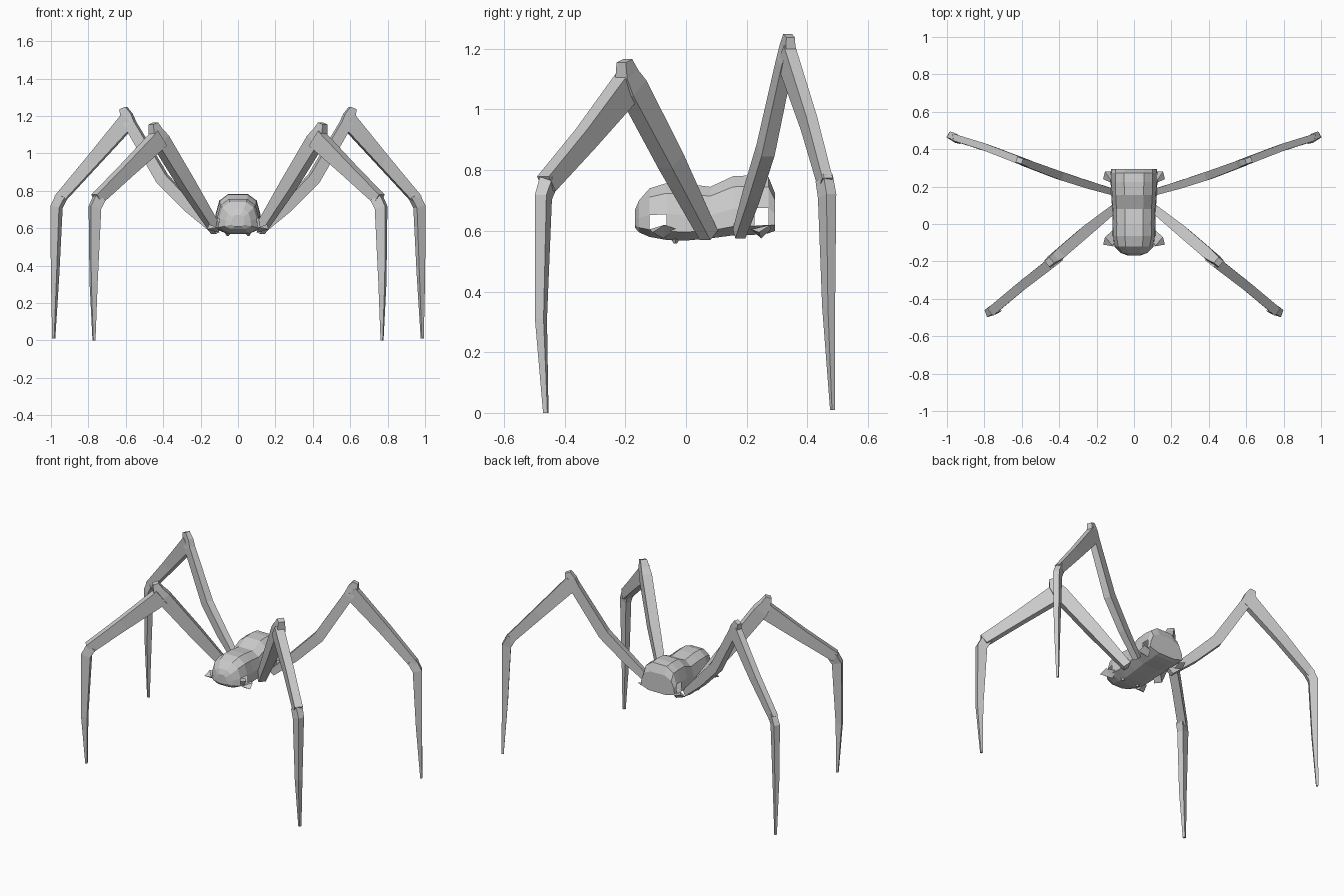
import bpy, bmesh, math
from mathutils import Vector

cube = bpy.data.objects.get("Cube")
if cube:
    bpy.data.objects.remove(cube, do_unlink=True)

grey = bpy.data.materials.new("plain grey")
grey.use_nodes = True
grey.diffuse_color = (0.6, 0.6, 0.6, 1)
bsdf = grey.node_tree.nodes["Principled BSDF"]
bsdf.inputs["Base Color"].default_value = (0.6, 0.6, 0.6, 1)
bsdf.inputs["Roughness"].default_value = 0.8


def finish(name, bm):
    bmesh.ops.recalc_face_normals(bm, faces=bm.faces)
    mesh = bpy.data.meshes.new(name)
    bm.to_mesh(mesh)
    bm.free()
    mesh.materials.append(grey)
    obj = bpy.data.objects.new(name, mesh)
    bpy.context.collection.objects.link(obj)
    return obj


def loft(name, rings, skip=None):
    """Join closed rings of points with quads and cap both ends."""
    bm = bmesh.new()
    rows = [[bm.verts.new(p) for p in ring] for ring in rings]
    n = len(rows[0])
    for i, (a, b) in enumerate(zip(rows, rows[1:])):
        for j in range(n):
            if skip and skip(i, j):
                continue
            k = (j + 1) % n
            bm.faces.new((a[j], a[k], b[k], b[j]))
    bm.faces.new(rows[0])
    bm.faces.new(rows[-1])
    return finish(name, bm)


def limb(name, stations, side):
    """Four-sided tapered tube; station = x, y, z, in-plane depth, width."""
    pts = [Vector((s[0] * side, s[1], s[2])) for s in stations]
    flat = pts[-1] - pts[0]
    across = Vector((-flat.y, flat.x, 0)).normalized()
    rings = []
    for i, (p, s) in enumerate(zip(pts, stations)):
        before = (p - pts[i - 1]).normalized() if i else Vector()
        after = (pts[i + 1] - p).normalized() if i < len(pts) - 1 else Vector()
        out = across.cross((before + after).normalized()).normalized()
        d, w = out * s[3] / 2, across * s[4] / 2
        rings.append([p + d + w, p + d - w, p - d - w, p - d + w])
    return loft(name, rings)


# Body: cross-sections from front to rear (y, bottom, top, half width)
sections = [
    (-0.168, 0.61, 0.67, 0.035), (-0.155, 0.595, 0.70, 0.07),
    (-0.120, 0.58, 0.74, 0.105), (-0.065, 0.57, 0.757, 0.117),
    (0.00, 0.568, 0.755, 0.115), (0.08, 0.575, 0.745, 0.117),
    (0.155, 0.585, 0.78, 0.122), (0.225, 0.587, 0.783, 0.125),
    (0.272, 0.592, 0.777, 0.125), (0.293, 0.60, 0.725, 0.122),
]
half = [(0.42, 1.0), (0.8, 0.82), (0.96, 0.45), (1.0, 0.15), (0.5, 0.0)]
outline = half + [(-x, h) for x, h in reversed(half)]
rings = [[(x * w, y, lo + h * (hi - lo)) for x, h in outline]
         for y, lo, hi, w in sections]
# Empty sockets are left open low on both flanks
loft("body", rings, lambda i, j: i in (2, 7) and j in (2, 6))

front_thigh = [(0.115, 0.075, 0.585, 0.05, 0.045), (0.27, -0.05, 0.83, 0.075, 0.06),
               (0.415, -0.175, 1.07, 0.085, 0.06), (0.44, -0.195, 1.115, 0.065, 0.05),
               (0.453, -0.203, 1.16, 0.035, 0.04)]
front_shin = [(0.42, -0.19, 1.08, 0.10, 0.055), (0.60, -0.33, 0.905, 0.075, 0.05),
              (0.755, -0.46, 0.755, 0.06, 0.05)]
front_foot = [(0.74, -0.452, 0.765, 0.06, 0.045), (0.765, -0.47, 0.71, 0.06, 0.04),
              (0.772, -0.478, 0.31, 0.036, 0.03), (0.77, -0.462, 0.0, 0.012, 0.015)]
rear_thigh = [(0.125, 0.175, 0.59, 0.04, 0.035), (0.26, 0.215, 0.715, 0.06, 0.042),
              (0.405, 0.262, 0.865, 0.065, 0.045), (0.575, 0.325, 1.155, 0.06, 0.04),
              (0.597, 0.335, 1.20, 0.065, 0.035), (0.613, 0.34, 1.243, 0.035, 0.03)]
rear_shin = [(0.585, 0.33, 1.18, 0.09, 0.04), (0.78, 0.405, 0.955, 0.07, 0.038),
             (0.955, 0.46, 0.755, 0.055, 0.036)]
rear_foot = [(0.94, 0.455, 0.775, 0.055, 0.036), (0.97, 0.465, 0.715, 0.055, 0.038),
             (0.978, 0.47, 0.35, 0.036, 0.028), (0.985, 0.483, 0.01, 0.012, 0.012)]

# Torn socket flaps: (y inner front, y inner rear, y tip)
flaps = {"front": (-0.12, -0.03, -0.095), "rear": (0.215, 0.28, 0.255)}

for side, word in ((1, "left"), (-1, "right")):
    for name, path in (("front_thigh", front_thigh), ("front_shin", front_shin),
                       ("front_foot", front_foot), ("rear_thigh", rear_thigh),
                       ("rear_shin", rear_shin), ("rear_foot", rear_foot)):
        limb(f"{word}_{name}", path, side)

    for name, (y0, y1, tip) in flaps.items():
        bm = bmesh.new()
        a, b, c, d, e = [bm.verts.new((x * side, y, z)) for x, y, z in (
            (0.11, y0, 0.605), (0.11, y1, 0.605), (0.165, tip - 0.015, 0.595),
            (0.155, tip + 0.025, 0.62), (0.10, (y0 + y1) / 2, 0.575))]
        for f in ((a, c, d), (a, d, b), (a, e, c), (c, e, d), (d, e, b), (a, b, e)):
            bm.faces.new(f)
        finish(f"{word}_{name}_socket_flap", bm)

    # Small fang under the head
    bm = bmesh.new()
    bmesh.ops.create_cone(bm, cap_ends=True, segments=4, radius1=0.006,
                          radius2=0.03, depth=0.04)
    bmesh.ops.translate(bm, verts=bm.verts, vec=(0.055 * side, -0.035, 0.579))
    finish(f"{word}_fang", bm)
